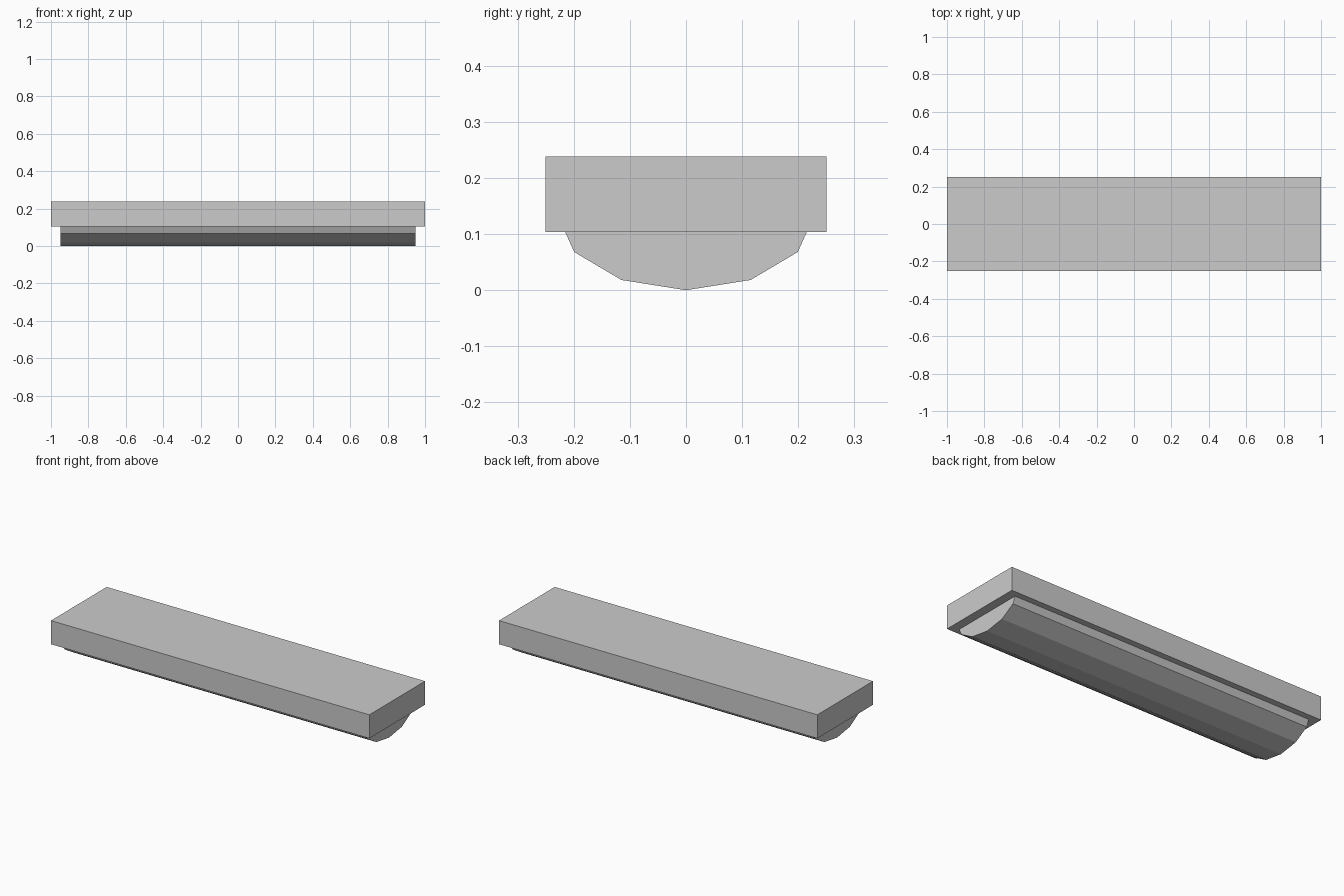
import bpy, bmesh, math

if "Cube" in bpy.data.objects:
    bpy.data.objects.remove(bpy.data.objects["Cube"])


def make_prism(name, profile, half_length):
    """Extrude a closed (y, z) profile along x, centred on x = 0."""
    bm = bmesh.new()
    face = bm.faces.new([bm.verts.new((-half_length, y, z)) for y, z in profile])
    ext = bmesh.ops.extrude_face_region(bm, geom=[face], use_keep_orig=True)
    verts = [v for v in ext["geom"] if isinstance(v, bmesh.types.BMVert)]
    bmesh.ops.translate(bm, verts=verts, vec=(2 * half_length, 0, 0))
    bmesh.ops.recalc_face_normals(bm, faces=bm.faces)
    mesh = bpy.data.meshes.new(name)
    bm.to_mesh(mesh)
    bm.free()
    obj = bpy.data.objects.new(name, mesh)
    bpy.context.collection.objects.link(obj)
    return obj


# Rectangular housing on top
make_prism("housing", [(-0.25, 0.104), (0.25, 0.104), (0.25, 0.238), (-0.25, 0.238)], 1.0)

# Faceted half-ellipse diffuser below, its flat top hidden inside the housing
R_Y, R_Z, SIDES = 0.23, 0.136, 6
arc = [math.pi * i / SIDES for i in range(SIDES + 1)]
make_prism("diffuser", [(-R_Y * math.cos(a), R_Z * (1 - math.sin(a))) for a in arc], 0.95)
